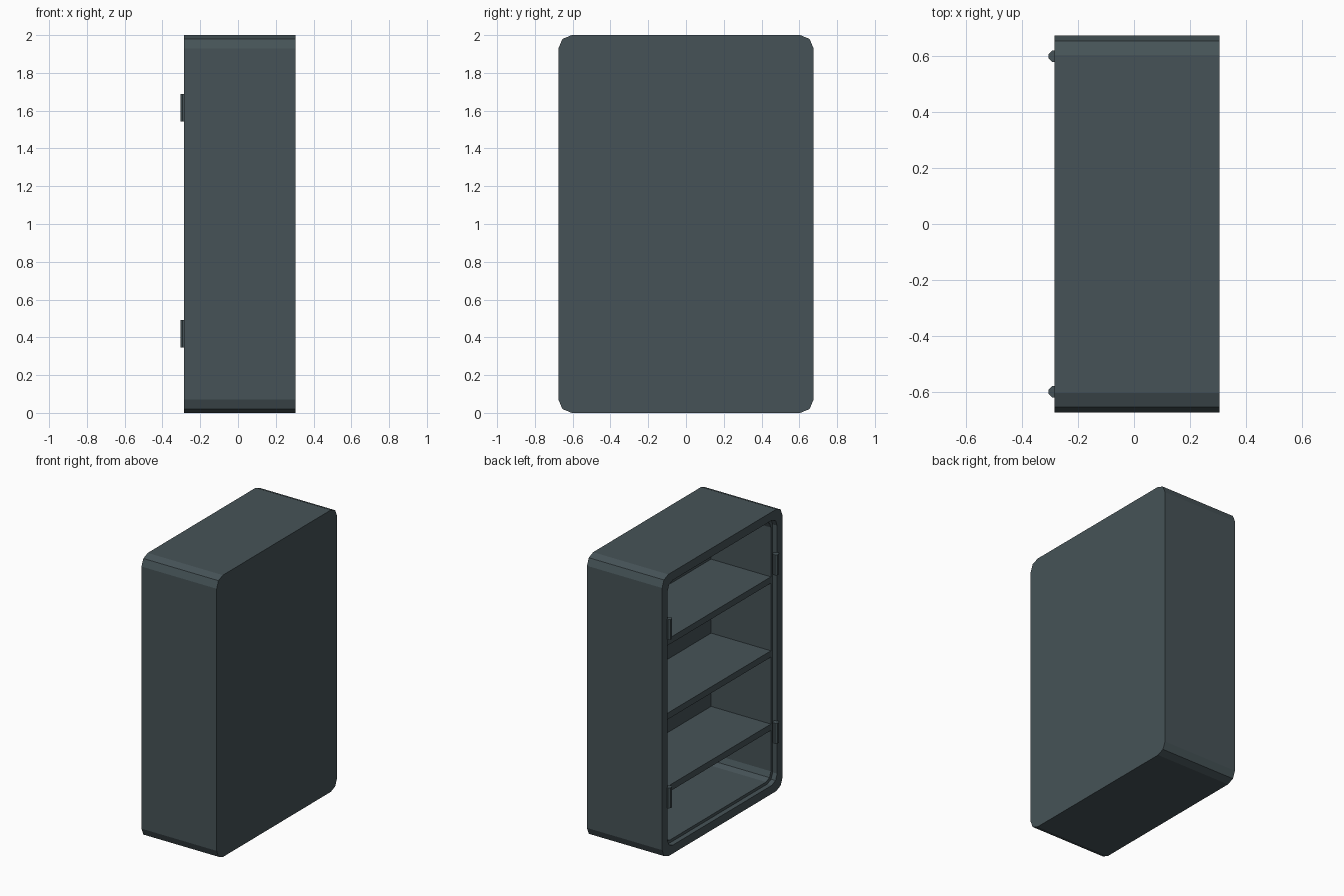
import bpy, bmesh, math

if "Cube" in bpy.data.objects:
    bpy.data.objects.remove(bpy.data.objects["Cube"])

mat = bpy.data.materials.new("dark slate")
mat.diffuse_color = (0.061, 0.086, 0.095, 1)
mat.use_nodes = True
mat.node_tree.nodes["Principled BSDF"].inputs["Base Color"].default_value = mat.diffuse_color


def finish(name, bm):
    bmesh.ops.recalc_face_normals(bm, faces=bm.faces)
    me = bpy.data.meshes.new(name)
    bm.to_mesh(me)
    bm.free()
    me.materials.append(mat)
    ob = bpy.data.objects.new(name, me)
    bpy.context.collection.objects.link(ob)
    return ob


def rounded_loop(bm, x, inset, r):
    """Rounded rectangle in the YZ plane, two segments per corner."""
    hy, hz = 0.675 - inset, 1.0 - inset
    verts = []
    for k, (sy, sz) in enumerate([(1, 1), (-1, 1), (-1, -1), (1, -1)]):
        for j in range(3):
            a = math.radians(90 * k + 45 * j)
            verts.append(bm.verts.new((x, sy * (hy - r) + r * math.cos(a),
                                       1 + sz * (hz - r) + r * math.sin(a))))
    return verts


# cabinet shell: back, outer wall, front rim, stepped recess, cavity
bm = bmesh.new()
sections = [(0.305, 0, 0.07), (-0.285, 0, 0.07), (-0.285, 0.06, 0.06),
            (-0.25, 0.06, 0.06), (-0.25, 0.08, 0.055), (0.22, 0.08, 0.055)]
loops = [rounded_loop(bm, *s) for s in sections]
for a, b in zip(loops, loops[1:]):
    for i in range(12):
        j = (i + 1) % 12
        bm.faces.new((a[i], a[j], b[j], b[i]))
bm.faces.new(loops[0])
bm.faces.new(loops[-1])
finish("cabinet_shell", bm)

# three shelves
for n, top in enumerate((0.47, 0.99, 1.515)):
    bm = bmesh.new()
    bmesh.ops.create_cube(bm, size=1)
    bmesh.ops.scale(bm, vec=(0.47, 1.19, 0.045), verts=bm.verts)
    bmesh.ops.translate(bm, vec=(-0.015, 0, top - 0.0225), verts=bm.verts)
    finish(f"shelf_{n + 1}", bm)

# hinge barrels on both sides of the opening
for side, y in (("left", 0.6), ("right", -0.6)):
    for level, z in (("lower", 0.42), ("upper", 1.615)):
        bm = bmesh.new()
        bmesh.ops.create_cone(bm, cap_ends=True, segments=8, radius1=0.0216,
                              radius2=0.0216, depth=0.145)
        ob = finish(f"hinge_{side}_{level}", bm)
        ob.location = (-0.285, y, z)
        ob.rotation_euler.z = math.radians(22.5)
